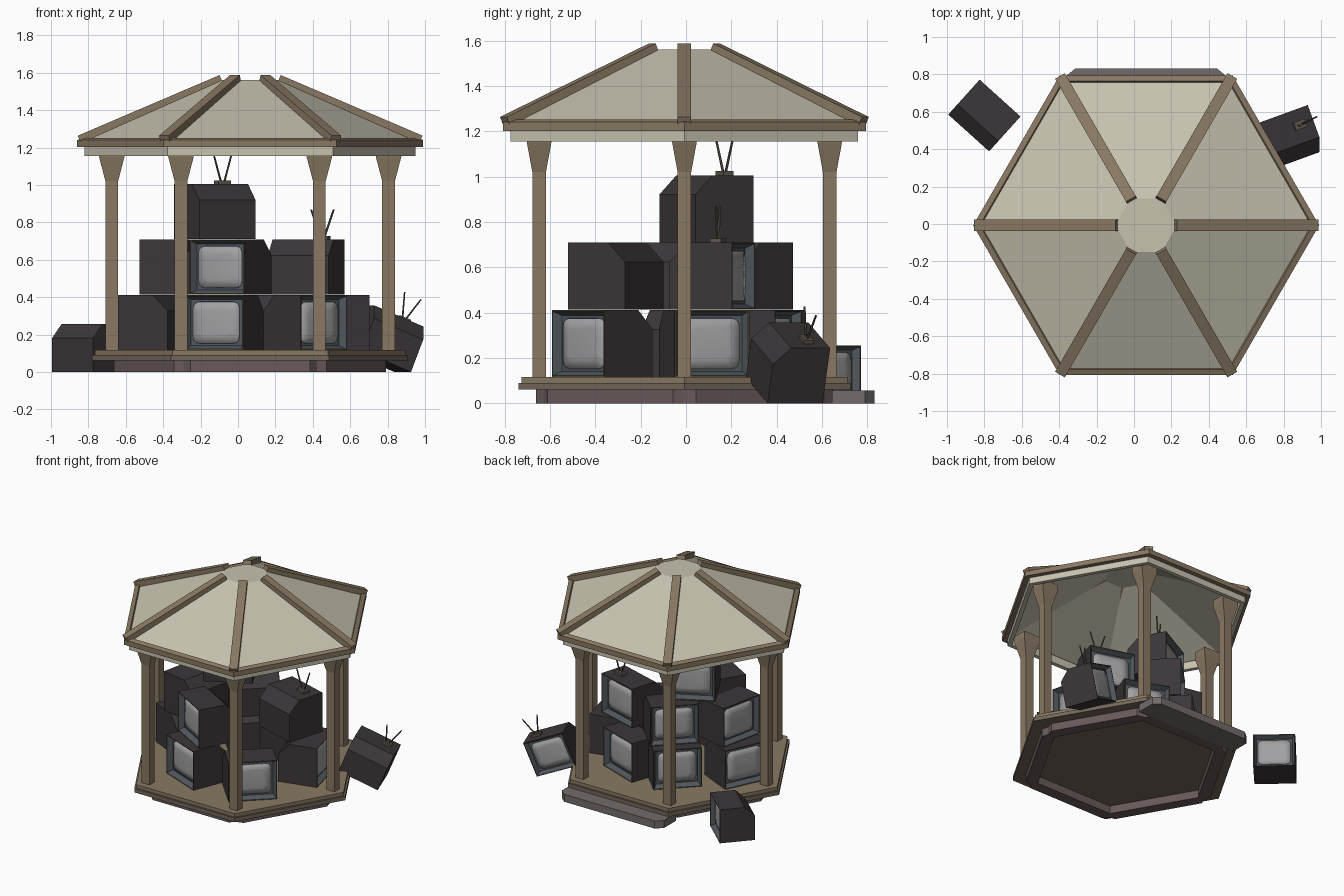
import bpy, bmesh, math
from mathutils import Matrix, Vector

if "Cube" in bpy.data.objects:
    bpy.data.objects.remove(bpy.data.objects["Cube"])

CX, CY = 0.065, -0.007          # gazebo axis
HEX = [math.radians(60 * i) for i in range(6)]


def mat(name, rgb):
    m = bpy.data.materials.new(name)
    m.diffuse_color = (*rgb, 1)
    m.use_nodes = True
    m.node_tree.nodes["Principled BSDF"].inputs["Base Color"].default_value = m.diffuse_color
    return m


WOOD = mat("wood", (0.25, 0.19, 0.125))
ROOF = mat("roof_cream", (0.57, 0.54, 0.43))
DARKWOOD = mat("dark_wood", (0.17, 0.135, 0.10))
BASE = mat("base_brown", (0.14, 0.10, 0.10))
STEP = mat("step_grey", (0.17, 0.15, 0.145))
CASE = mat("case", (0.045, 0.037, 0.041))
TRIM = mat("trim", (0.09, 0.075, 0.035))
BEZEL = mat("bezel", (0.08, 0.095, 0.11))
SCREEN = mat("screen", (0.36, 0.36, 0.37))
METAL = mat("antenna_metal", (0.11, 0.095, 0.07))


def make(name, bm, *mats):
    bmesh.ops.remove_doubles(bm, verts=bm.verts, dist=1e-5)
    bmesh.ops.recalc_face_normals(bm, faces=bm.faces)
    me = bpy.data.meshes.new(name)
    bm.to_mesh(me)
    bm.free()
    ob = bpy.data.objects.new(name, me)
    bpy.context.collection.objects.link(ob)
    for m in mats:
        me.materials.append(m)
    return ob


def hex_lathe(name, profile, m):
    """Six-sided revolve of a closed (radius, z) profile."""
    bm = bmesh.new()
    rings = [[bm.verts.new((CX + r * math.cos(a), CY + r * math.sin(a), z)) for r, z in profile]
             for a in HEX]
    n = len(profile)
    for i in range(6):
        a, b = rings[i], rings[(i + 1) % 6]
        for j in range(n):
            k = (j + 1) % n
            if profile[j][0] == profile[k][0] == 0:
                continue
            bm.faces.new((a[j], b[j], b[k], a[k]))
    bmesh.ops.dissolve_degenerate(bm, edges=bm.edges, dist=1e-5)
    return make(name, bm, m)


def extrude_loop(bm, loops):
    """Skin matching vertex loops and cap both ends."""
    rows = [[bm.verts.new(p) for p in l] for l in loops]
    n = len(rows[0])
    for a, b in zip(rows, rows[1:]):
        for i in range(n):
            bm.faces.new((a[i], a[(i + 1) % n], b[(i + 1) % n], b[i]))
    bm.faces.new(rows[0])
    bm.faces.new(rows[-1])


def rect(x, y, z):
    return [(-x, -y, z), (x, -y, z), (x, y, z), (-x, y, z)]


def plank(name, half, inner, outer, clip_x, clip_y, angle, top, m):
    """Flat plank with clipped outer corners, facing +y before rotation."""
    plan = [(-half, inner), (half, inner), (half, outer - clip_y), (half - clip_x, outer),
            (clip_x - half, outer), (-half, outer - clip_y)]
    bm = bmesh.new()
    extrude_loop(bm, [[(x, y, z) for x, y in plan] for z in (0, top)])
    bm.transform(Matrix.Translation((CX, CY, 0)) @ Matrix.Rotation(angle, 4, 'Z'))
    make(name, bm, m)


# Platform: six plinth planks, underside slab, floor boards, entry step at the back
for i, a in enumerate(HEX):
    plank(f"plinth_plank_{i+1}", 0.37, 0.57, 0.655, 0.05, 0.05, a, 0.062, BASE)
plank("entry_step", 0.43, 0.65, 0.838, 0.05, 0.042, 0, 0.057, STEP)
hex_lathe("platform_slab", [(0, 0.06), (0.845, 0.06), (0.845, 0.09), (0, 0.09)], DARKWOOD)
hex_lathe("floor", [(0, 0.09), (0.83, 0.09), (0.83, 0.116), (0, 0.116)], WOOD)

# Roof shell, skirt and wooden eave
hex_lathe("roof_shell", [(0.905, 1.232), (0.165, 1.56), (0, 1.56), (0, 1.54), (0.16, 1.54), (0.885, 1.215)], ROOF)
hex_lathe("roof_skirt", [(0.885, 1.155), (0.885, 1.215), (0.85, 1.215), (0.85, 1.155)], ROOF)
hex_lathe("roof_eave", [(0.925, 1.202), (0.925, 1.24), (0.89, 1.252), (0.87, 1.225), (0.87, 1.202)], WOOD)

for i, a in enumerate(HEX):
    # Post flaring out to carry the roof
    bm = bmesh.new()
    extrude_loop(bm, [rect(0.034, 0.03, 0.11), rect(0.034, 0.03, 1.02),
                      rect(0.068, 0.054, 1.15), rect(0.068, 0.054, 1.20)])
    bm.transform(Matrix.Translation((CX + 0.74 * math.cos(a), CY + 0.74 * math.sin(a), 0)))
    make(f"post_{i+1}", bm, WOOD)
    # Ridge beam up the roof hip
    p, q = Vector((0.913, 0, 1.243)), Vector((0.155, 0, 1.567))
    u = (q - p).normalized()
    up = Vector((u.z, 0, -u.x))
    if up.z < 0:
        up = -up
    bm = bmesh.new()
    extrude_loop(bm, [[c + up * s + Vector((0, w, 0)) for s, w in
                       ((-0.025, -0.03), (-0.025, 0.03), (0.022, 0.03), (0.022, -0.03))] for c in (p, q)])
    bm.transform(Matrix.Translation((CX, CY, 0)) @ Matrix.Rotation(a, 4, 'Z'))
    make(f"ridge_beam_{i+1}", bm, WOOD)

# Television: local front is -y, origin at the centre
W, H, D = 0.34, 0.295, 0.29


def rounded_rect(w, h, r, y):
    pts = []
    for k, (sx, sz) in enumerate(((1, 1), (-1, 1), (-1, -1), (1, -1))):
        for t in (0, 30, 60, 90):
            a = math.radians(90 * k + t)
            pts.append((sx * (w - r) + r * math.cos(a), y, sz * (h - r) + r * math.sin(a)))
    return pts


def television(name, loc, facing, scale=1.0, roll=0.0, antenna=False):
    place = (Matrix.Translation(loc) @ Matrix.Rotation(math.radians(facing + 90), 4, 'Z')
             @ Matrix.Rotation(math.radians(roll), 4, 'Y') @ Matrix.Scale(scale, 4))
    # Case with a sloped upper back edge and a recessed front
    bm = bmesh.new()
    w, h, d = W / 2, H / 2, D / 2
    side = [(-d, -h), (d, -h), (d, h - 0.085), (d - 0.085, h), (-d, h)]
    extrude_loop(bm, [[(x, y, z) for y, z in side] for x in (-w, w)])
    bmesh.ops.recalc_face_normals(bm, faces=bm.faces)
    front = min(bm.faces, key=lambda f: f.calc_center_median().y)
    for f in bmesh.ops.inset_individual(bm, faces=[front], thickness=0.008)['faces']:
        f.material_index = 1
    for f in bmesh.ops.inset_individual(bm, faces=[front], thickness=0.026, depth=-0.038)['faces']:
        f.material_index = 2
    front.material_index = 2
    bm.transform(place)
    make(name + "_case", bm, CASE, TRIM, BEZEL)
    # Gently bulging rounded screen
    bm = bmesh.new()
    extrude_loop(bm, [rounded_rect(0.134, 0.112, 0.035, -d + 0.04),
                      rounded_rect(0.132, 0.110, 0.035, -d + 0.032),
                      rounded_rect(0.085, 0.068, 0.03, -d + 0.026)])
    bm.transform(place)
    ob = make(name + "_screen", bm, SCREEN)
    for f in ob.data.polygons:
        f.use_smooth = True
    if antenna:
        # Rabbit-ear antenna
        bm = bmesh.new()
        top = Vector((-0.075, -0.05, h))
        bmesh.ops.create_cube(bm, size=1, matrix=Matrix.Translation(top + Vector((0, 0, 0.008)))
                              @ Matrix.Diagonal((0.075, 0.05, 0.022, 1)))
        for s in (-1, 1):
            v = Vector((s * 0.05, 0.01 * s, 0.15))
            base = top + Vector((s * 0.01, 0, 0.01))
            bmesh.ops.create_cone(bm, cap_ends=True, segments=6, radius1=0.006, radius2=0.005,
                                  depth=v.length, matrix=Matrix.Translation(base + v / 2)
                                  @ v.to_track_quat('Z', 'Y').to_matrix().to_4x4())
        bm.transform(place)
        make(name + "_antenna", bm, METAL)


# Stack of televisions: lower, middle and top layers
Z1, Z2, Z3 = 0.264, 0.561, 0.858
lower = [(-0.075, -0.38, 248), (0.36, -0.37, -47), (0.52, 0.08, 14),
         (0.21, 0.315, 70), (-0.11, 0.30, 135), (-0.437, 0.02, 155)]
middle = [(-0.04, -0.31, 240), (0.365, 0.115, 73), (-0.05, 0.25, 135), (-0.35, 0.0, 168)]
for i, (x, y, a) in enumerate(lower):
    television(f"lower_tv_{i+1}", (x, y, Z1), a)
for i, (x, y, a) in enumerate(middle):
    television(f"middle_tv_{i+1}", (x, y, Z2), a, antenna=(i == 1))
television("top_tv", (-0.125, 0.09, Z3), 118, antenna=True)

# Two televisions lying outside
television("loose_tv_left", (-0.80, 0.58, 0.1275), 48, 0.865)
television("loose_tv_right", (0.795, 0.45, 0.178), 110, 0.89, -22, True)
